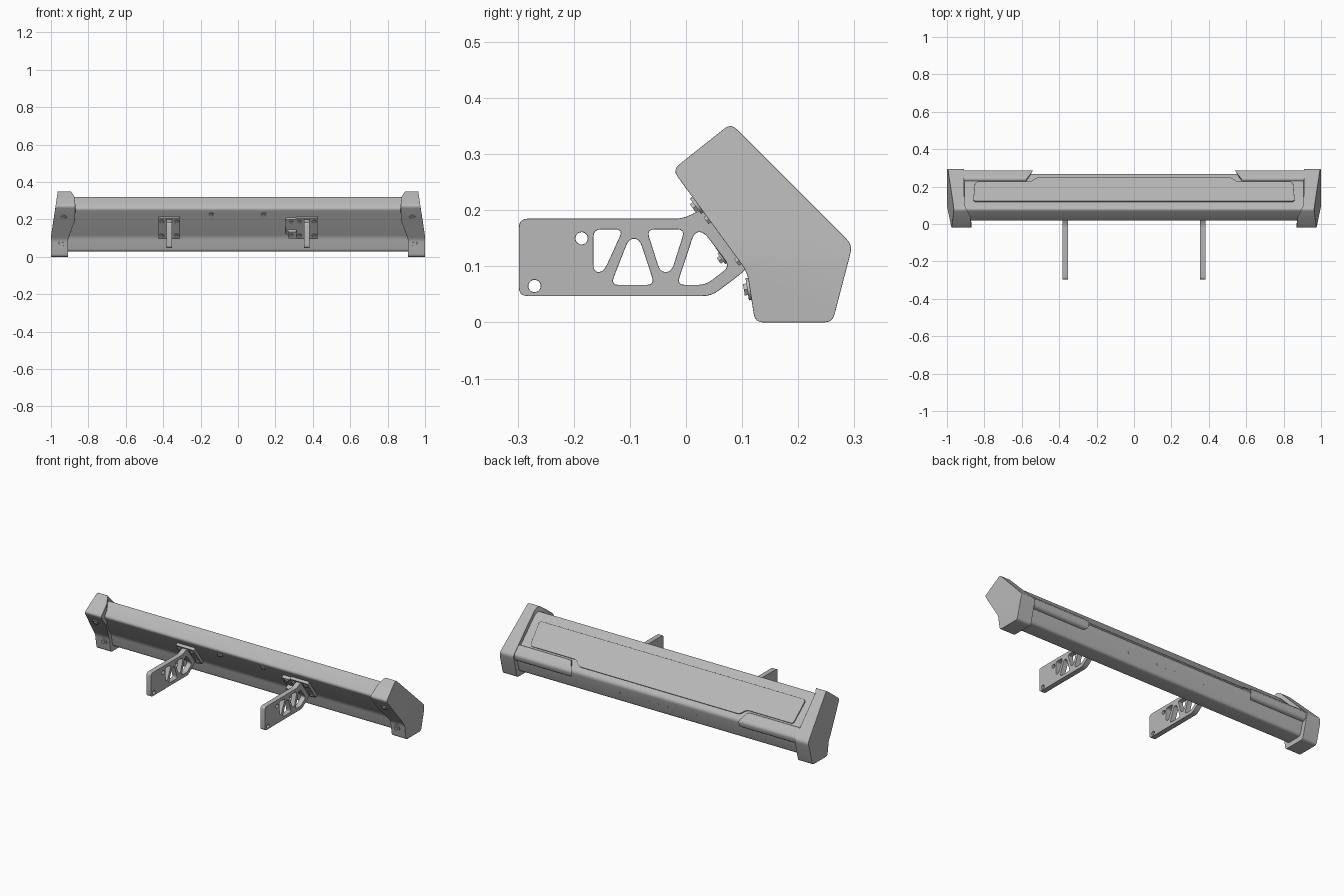
import bpy, bmesh, math
from mathutils import Matrix, Vector

cube = bpy.data.objects.get("Cube")
if cube:
    bpy.data.objects.remove(cube)

grey = bpy.data.materials.new("painted_grey")
grey.use_nodes = True
COLOUR = (0.48, 0.48, 0.48, 1)
grey.diffuse_color = COLOUR
for node in grey.node_tree.nodes:
    if node.type == 'BSDF_PRINCIPLED':
        node.inputs["Base Color"].default_value = COLOUR
        node.inputs["Roughness"].default_value = 0.6

parts = []
# Side profiles are drawn as (y, z) and extruded along x
SIDE = Matrix(((0, 0, 1, 0), (1, 0, 0, 0), (0, 1, 0, 0), (0, 0, 0, 1)))


def plane(x, y, z, tilt):
    """Working plane whose normal lies in the yz plane."""
    return Matrix.Translation((x, y, z)) @ Matrix.Rotation(tilt, 4, 'X')


def rounded(points, radius, steps=4):
    """Polygon with softened corners."""
    pts = [Vector(p) for p in points]
    out = []
    for i, p in enumerate(pts):
        a, b = pts[i - 1] - p, pts[(i + 1) % len(pts)] - p
        start = p + a.normalized() * min(radius, a.length * 0.45)
        end = p + b.normalized() * min(radius, b.length * 0.45)
        for k in range(steps + 1):
            t = k / steps
            out.append(start * (1 - t) ** 2 + p * 2 * t * (1 - t) + end * t * t)
    return out


def circle(x, y, r, sides=20):
    return [Vector((x + r * math.cos(math.tau * i / sides),
                    y + r * math.sin(math.tau * i / sides))) for i in range(sides)]


def rect(x, y, w, h, r=0.008):
    return rounded([(x - w / 2, y - h / 2), (x + w / 2, y - h / 2),
                    (x + w / 2, y + h / 2), (x - w / 2, y + h / 2)], r)


def prism(name, loops, low, high, frame, bevel=0.0, cuts=(), shape=None):
    """Extrude an outline (later loops are holes), optionally cut and reshape it."""
    bm = bmesh.new()
    edges = []
    for loop in loops:
        vs = [bm.verts.new((p.x, p.y, low)) for p in loop]
        edges += [bm.edges.new((vs[i - 1], vs[i])) for i in range(len(vs))]
    bmesh.ops.triangle_fill(bm, edges=edges, use_beauty=True, use_dissolve=False)
    ext = bmesh.ops.extrude_face_region(bm, geom=bm.faces[:])
    moved = [g for g in ext["geom"] if isinstance(g, bmesh.types.BMVert)]
    bmesh.ops.translate(bm, verts=moved, vec=(0, 0, high - low))
    for co, no in cuts:
        bmesh.ops.bisect_plane(bm, geom=bm.verts[:] + bm.edges[:] + bm.faces[:],
                               plane_co=co, plane_no=no)
    if shape:
        for v in bm.verts:
            v.co = shape(v.co)
    bmesh.ops.transform(bm, matrix=frame, verts=bm.verts)
    bmesh.ops.recalc_face_normals(bm, faces=bm.faces)
    mesh = bpy.data.meshes.new(name)
    bm.to_mesh(mesh)
    bm.free()
    mesh.materials.append(grey)
    ob = bpy.data.objects.new(name, mesh)
    bpy.context.scene.collection.objects.link(ob)
    if bevel:
        mod = ob.modifiers.new("soft_edges", 'BEVEL')
        mod.width, mod.segments = bevel, 2
        mod.limit_method, mod.angle_limit = 'ANGLE', math.radians(38)
        mod.harden_normals = True
    parts.append(ob)
    return ob


def bolt(name, frame, r, base=0.0):
    prism(name + "_washer", [circle(0, 0, r)], base - 0.006, base + 0.005, frame)
    prism(name + "_head", [circle(0, 0, r * 0.6, 6)], base, base + 0.011, frame)


def ramp(v, v0, v1, a, b):
    t = min(1, max(0, (v - v0) / (v1 - v0)))
    return a + (b - a) * t


# Main beam
beam = [(0.08, 0.325), (0.27, 0.135), (0.24, 0.028),
        (0.142, 0.028), (0.125, 0.105), (0.013, 0.258)]
prism("main_beam", [rounded(beam, 0.015)], -0.93, 0.93, SIDE)

# Raised top panel, stepped toward the corners
half = [(0.86, 0.118), (0.85, 0.222), (0.55, 0.222), (0.52, 0.245)]
outline = half + [(-x, y) for x, y in reversed(half)]
slope = plane(0, 0.08, 0.325, -math.pi / 4)
panel = rounded([(x, (y - 0.08) * math.sqrt(2)) for x, y in outline], 0.018)
prism("top_panel", [panel], -0.005, 0.007, slope, 0.004)

# End caps and corner rails
cap = [(0.08, 0.355), (0.297, 0.138), (0.261, 0.0),
       (0.123, 0.0), (0.109, 0.09), (-0.024, 0.272)]
rail = [(0.225, 0.178), (0.247, 0.184), (0.289, 0.142), (0.281, 0.108), (0.255, 0.1)]
cap_cuts = [((y, 0, 0), (1, 0, 0)) for y in (0.04, 0.07, 0.1)]
cap_cuts += [((0, z, 0), (0, 1, 0)) for z in (0.11, 0.16, 0.21, 0.27)]

for s, side in ((1, "left"), (-1, "right")):
    def cap_shape(co, s=s):
        inner = ramp(co.x, 0.03, 0.105, 0.87, 0.908)
        outer = ramp(co.y, 0.11, 0.36, 1.0, 0.962)
        return Vector((co.x, co.y, s * (outer if co.z > 0.5 else inner)))

    def rail_shape(co, s=s):
        start = ramp(co.x, 0.24, 0.285, 0.575, 0.54)
        return Vector((co.x, co.y, s * (0.93 if co.z > 0.5 else start)))

    prism(side + "_end_cap", [rounded(cap, 0.015)], 0, 1, SIDE, 0.009, cap_cuts, cap_shape)
    prism(side + "_corner_rail", [rounded(rail, 0.012)], 0, 1, SIDE, 0.006, (), rail_shape)
    bolt(side + "_cap_upper_bolt", plane(s * 0.932, 0.021, 0.21, 2.202), 0.017)
    bolt(side + "_cap_lower_bolt", plane(s * 0.946, 0.114, 0.06, 1.73), 0.02)

# Mounting arms with lightening holes, and their bolted plates
arm = [(-0.298, 0.047), (0.045, 0.047), (0.1, 0.088), (0.125, 0.115),
       (0.07, 0.19), (0.03, 0.203), (-0.005, 0.185), (-0.298, 0.185)]
slots = [
    [(-0.165, 0.166), (-0.112, 0.166), (-0.147, 0.09), (-0.165, 0.09)],
    [(-0.134, 0.067), (-0.056, 0.067), (-0.083, 0.149), (-0.102, 0.149)],
    [(-0.07, 0.166), (-0.002, 0.166), (-0.026, 0.09), (-0.046, 0.09)],
    [(-0.016, 0.067), (0.035, 0.067), (0.078, 0.1), (0.032, 0.161), (0.015, 0.161)],
]
holes = [rounded(p, 0.014) for p in slots]
holes += [circle(-0.186, 0.15, 0.011), circle(-0.27, 0.065, 0.011)]
TILT = 2.202

for s, side in ((1, "left"), (-1, "right")):
    x = s * 0.368
    prism(side + "_mount_arm", [rounded(arm, 0.016)] + holes, x - 0.015, x + 0.015, SIDE, 0.003)
    front = plane(x, 0.0847, 0.16, TILT)
    prism(side + "_mount_plate", [rect(0, 0, 0.116, 0.14)], -0.005, 0.016, front, 0.003)
    for dx in (-0.04, 0.04):
        for dv in (-0.046, 0.046):
            bolt(side + "_plate_bolt", front @ Matrix.Translation((dx, dv, 0.016)), 0.014)

# Extra connector tab beside the left mount
tab = plane(0.285, 0.0847, 0.16, TILT)
prism("connector_tab", [rect(0, 0.012, 0.06, 0.1)], -0.005, 0.018, tab, 0.003)
prism("connector_block", [rect(0.005, -0.025, 0.045, 0.045)], 0, 0.042, tab, 0.003)
for dv in (-0.025, 0.046):
    bolt("connector_bolt", tab @ Matrix.Translation((0, dv, 0.04 if dv < 0 else 0.018)), 0.012)

# Centre front bolts and small sensor studs on the rear face
for bx in (-0.143, 0.137):
    bolt("centre_bolt", plane(bx, 0.037, 0.225, TILT), 0.016)
for bx in (-0.25, -0.06, 0.0, 0.06, 0.25):
    prism("rear_stud", [circle(0, 0, 0.005, 10)], -0.004, 0.002,
          plane(bx, 0.256, 0.085, -1.844))

# Smooth shading with crisp edges
bpy.ops.object.select_all(action='DESELECT')
for ob in parts:
    ob.select_set(True)
bpy.context.view_layer.objects.active = parts[0]
bpy.ops.object.shade_smooth_by_angle(angle=math.radians(32))
